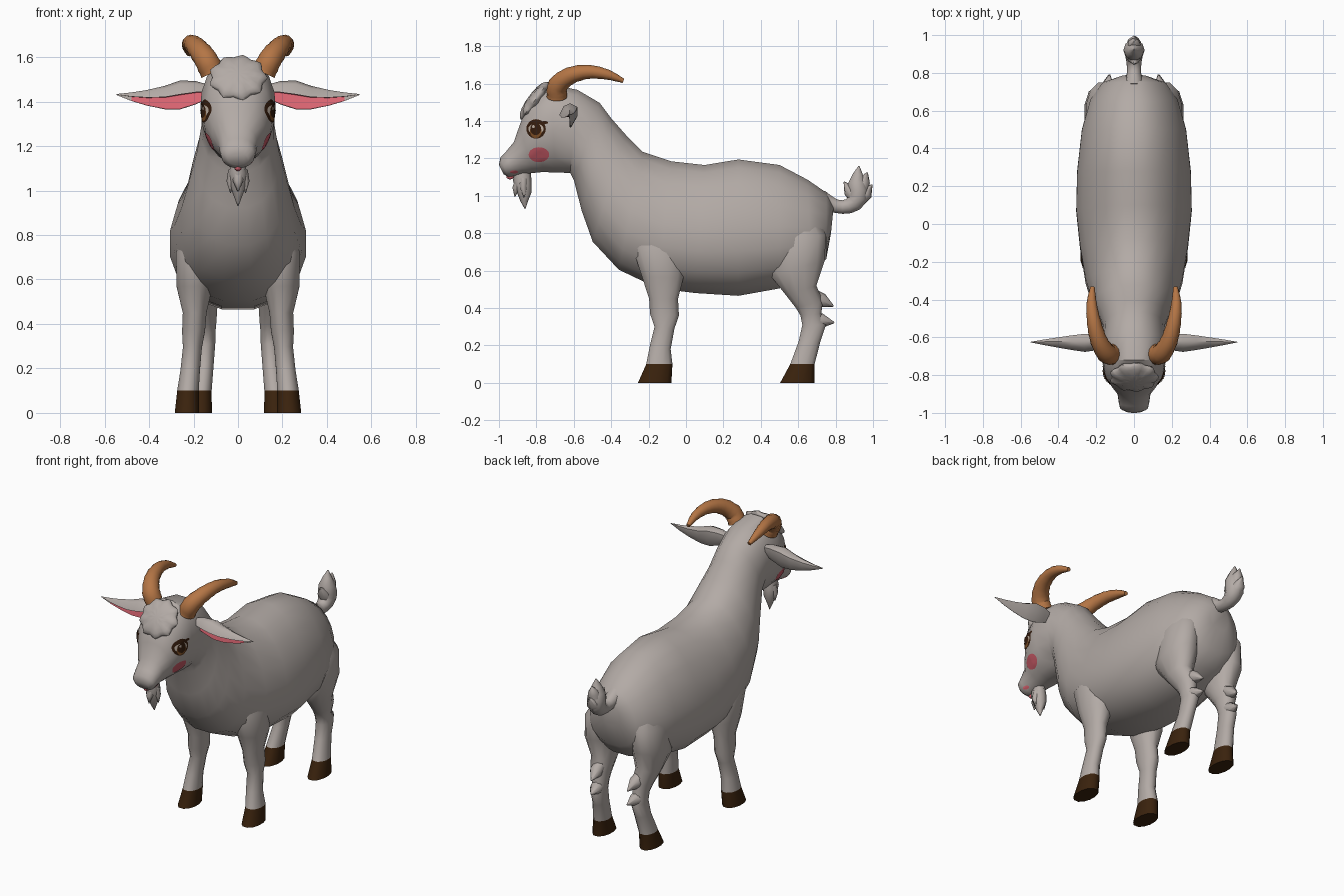
import bpy, bmesh, math
from mathutils import Vector, Matrix
from mathutils.bvhtree import BVHTree


def mat(name, r, g, b):
    m = bpy.data.materials.new(name)
    m.diffuse_color = (r, g, b, 1)
    return m


COAT = mat("grey coat", 0.45, 0.405, 0.38)
HORN = mat("horn brown", 0.46, 0.18, 0.06)
HOOF = mat("hoof brown", 0.042, 0.016, 0.004)
PINK = mat("ear pink", 0.76, 0.14, 0.18)
BLUSH = mat("cheek pink", 0.56, 0.10, 0.13)
DARK = mat("eye dark brown", 0.035, 0.012, 0.004)
AMBER = mat("eye amber", 0.20, 0.075, 0.018)
CREAM = mat("eye cream", 0.50, 0.42, 0.35)


def finish(name, bm, mats, mirror=False, angle=40, rule=None):
    """Turn a bmesh into an object; rule(face) gives the material index."""
    bmesh.ops.recalc_face_normals(bm, faces=bm.faces)
    if rule:
        for f in bm.faces:
            f.material_index = rule(f)
    me = bpy.data.meshes.new(name)
    bm.to_mesh(me)
    bm.free()
    for m in mats:
        me.materials.append(m)
    me.shade_smooth()
    me.set_sharp_from_angle(angle=math.radians(angle))
    ob = bpy.data.objects.new(name, me)
    bpy.context.collection.objects.link(ob)
    if mirror:
        ob.modifiers.new("Mirror", 'MIRROR').use_mirror_merge = False
    return ob


def skin(rings):
    """Bridge equal rings of points and cap both ends."""
    bm = bmesh.new()
    vs = [[bm.verts.new(p) for p in r] for r in rings]
    n = len(vs[0])
    for a, b in zip(vs, vs[1:]):
        for i in range(n):
            bm.faces.new((a[i], a[(i + 1) % n], b[(i + 1) % n], b[i]))
    bm.faces.new(vs[0])
    bm.faces.new(vs[-1])
    return bm


def side_loft(rows, n):
    """Rows: y,z of one edge, y,z of the other, half width, centre x, pear."""
    rings = []
    for y1, z1, y2, z2, w, cx, pear in rows:
        c = Vector((cx, (y1 + y2) / 2, (z1 + z2) / 2))
        h = Vector((0, (y1 - y2) / 2, (z1 - z2) / 2))
        ring = []
        for i in range(n):
            t = 2 * math.pi * (i + 0.5 * (cx != 0)) / n
            s, k = math.sin(t), math.cos(t)
            k = math.copysign(abs(k) ** 0.9, k)
            ring.append(c + h * s + Vector((w * k * (1 - pear * s), 0, 0)))
        rings.append(ring)
    return skin(rings)


def tube(pts, n=10, sub=1, rib=0.0):
    """Round tube through (x, y, z, radius) points, smoothed by Catmull-Rom."""
    P = [Vector(p) for p in pts]
    P = [2 * P[0] - P[1]] + P + [2 * P[-1] - P[-2]]
    path = []
    for i in range(1, len(P) - 2):
        a, b, c, d = P[i - 1:i + 3]
        for j in range(sub):
            t = j / sub
            path.append(0.5 * (2 * b + (c - a) * t + (2 * a - 5 * b + 4 * c - d) * t * t
                               + (3 * b - a - 3 * c + d) * t ** 3))
    path.append(P[-2])
    rings = []
    for i, p in enumerate(path):
        q0, q1 = path[max(i - 1, 0)], path[min(i + 1, len(path) - 1)]
        tan = (q1 - q0).xyz.normalized()
        u = (Vector((1, 0, 0)) - tan * tan.x).normalized()
        v = tan.cross(u)
        r = max(p.w, 0.002) * (1 + rib * (-1) ** i)
        rings.append([p.xyz + r * (u * math.cos(2 * math.pi * k / n) + v * math.sin(2 * math.pi * k / n))
                      for k in range(n)])
    return skin(rings)


# Body, neck and head in one skin, rump to nose
trunk = [(0.79, 0.95, 0.775, 0.80, 0.07), (0.75, 1.02, 0.75, 0.66, 0.165),
         (0.65, 1.09, 0.67, 0.57, 0.23), (0.50, 1.17, 0.50, 0.50, 0.275),
         (0.28, 1.20, 0.28, 0.46, 0.30), (0.10, 1.17, 0.05, 0.475, 0.305),
         (-0.08, 1.19, -0.15, 0.50, 0.285), (-0.23, 1.24, -0.36, 0.60, 0.255)]
neck = [(-0.32, 1.33, -0.50, 0.75, 0.22), (-0.40, 1.42, -0.56, 0.92, 0.185),
        (-0.46, 1.50, -0.60, 1.08, 0.165)]
head = [(-0.58, 1.57, -0.62, 1.12, 0.163), (-0.72, 1.60, -0.70, 1.12, 0.17),
        (-0.84, 1.51, -0.76, 1.125, 0.155), (-0.89, 1.38, -0.82, 1.12, 0.118),
        (-0.92, 1.29, -0.87, 1.115, 0.088), (-0.965, 1.235, -0.92, 1.105, 0.081),
        (-0.993, 1.205, -0.95, 1.10, 0.075), (-1.0, 1.165, -0.975, 1.115, 0.048)]
rows = [r + (0, p) for part, p in ((trunk, 0.18), (neck, 0.1), (head, -0.06)) for r in part]
bm = side_loft(rows, 18)
surface = BVHTree.FromBMesh(bm)
finish("body_and_head", bm, [COAT], angle=45)

# Legs with dark hooves, coloured by height
front = [(-0.24, 0.90, -0.06, 0.90, 0.06, 0.15), (-0.29, 0.72, 0.0, 0.72, 0.092, 0.19),
         (-0.24, 0.57, -0.01, 0.56, 0.083, 0.195), (-0.20, 0.45, -0.04, 0.45, 0.055, 0.195),
         (-0.195, 0.37, -0.035, 0.36, 0.053, 0.20), (-0.17, 0.30, -0.06, 0.29, 0.044, 0.205),
         (-0.195, 0.20, -0.08, 0.18, 0.045, 0.215), (-0.215, 0.10, -0.07, 0.10, 0.05, 0.225),
         (-0.26, 0, -0.075, 0, 0.056, 0.23)]
back = [(0.48, 0.93, 0.68, 0.93, 0.06, 0.12), (0.44, 0.77, 0.755, 0.79, 0.095, 0.16),
        (0.44, 0.58, 0.745, 0.65, 0.095, 0.17), (0.53, 0.47, 0.70, 0.52, 0.07, 0.16),
        (0.585, 0.40, 0.735, 0.44, 0.055, 0.15), (0.61, 0.36, 0.725, 0.37, 0.045, 0.145),
        (0.62, 0.31, 0.75, 0.31, 0.044, 0.145), (0.60, 0.22, 0.72, 0.22, 0.042, 0.15),
        (0.555, 0.10, 0.69, 0.10, 0.048, 0.165), (0.50, 0, 0.69, 0, 0.054, 0.17)]
for name, rows in (("front_legs", front), ("back_legs", back)):
    finish(name, side_loft([r + (0,) for r in rows], 12), [COAT, HOOF], True, 50,
           lambda f: int(f.calc_center_median().z < 0.09))

# Hair spurs on the hocks
for z0, z1, y in ((0.47, 0.41, 0.788), (0.34, 0.322, 0.792)):
    finish("hock_spur", tube([(0.143, 0.675, z0, 0.036), (0.14, 0.725, (z0 + z1) / 2, 0.04),
                              (0.13, y, z1, 0.004)], 8), [COAT], True, 60)

# Horns
finish("horns", tube([(0.115, -0.69, 1.53, 0.054), (0.145, -0.685, 1.59, 0.053),
                      (0.185, -0.62, 1.642, 0.046), (0.212, -0.52, 1.663, 0.037),
                      (0.224, -0.42, 1.648, 0.027), (0.22, -0.335, 1.615, 0.012)], 12, 4, 0.025),
       [HORN], True, 50)

# Cupped ears: outer shell then pink hollow
section = [(-0.5, 0.02), (-0.28, 0.38), (0.05, 0.5), (0.42, 0.35), (0.42, -0.05), (0.1, -0.5),
           (0.04, -0.48), (0.08, -0.25), (0.12, 0.0), (-0.1, 0.08)]
stations = [(0.13, 1.445, 0.06), (0.19, 1.44, 0.105), (0.26, 1.43, 0.13), (0.33, 1.418, 0.105),
            (0.41, 1.417, 0.07), (0.48, 1.422, 0.038), (0.547, 1.432, 0.004)]
bm = skin([[(x, -0.625 + a * s * 0.8, z + b * s) for a, b in section] for x, z, s in stations])
bm.faces.ensure_lookup_table()
n = len(section)
hollow = {i for i in range(n * (len(stations) - 2)) if i % n >= 6}
finish("ears", bm, [COAT, PINK], True, 50, lambda f: int(f.index in hollow))

# Curly forelock: flattened ball with a scalloped rim
bm = bmesh.new()
bmesh.ops.create_uvsphere(bm, u_segments=36, v_segments=10, radius=1)
for v in bm.verts:
    a = math.atan2(v.co.y, v.co.x)
    r = math.hypot(v.co.x, v.co.y)
    k = 1 + 0.07 * r * math.cos(9 * a)
    lift = 1 + 0.15 * math.cos(9 * a + 9 * r) * r
    v.co = (v.co.x * k * 0.125, v.co.y * k * 0.118, v.co.z * lift * 0.038)
bm.transform(Matrix.Translation((0, -0.81, 1.508)) @ Matrix.Rotation(math.radians(54), 4, 'X'))
finish("forelock", bm, [COAT], angle=50)

# Beard with ragged tips
beard = [(-0.92, 1.13, -0.83, 1.13, 0.03), (-0.925, 1.08, -0.825, 1.07, 0.042),
         (-0.905, 1.02, -0.825, 1.02, 0.036), (-0.885, 0.97, -0.845, 0.97, 0.017),
         (-0.862, 0.93, -0.858, 0.93, 0.002)]
finish("beard", side_loft([r + (0, 0) for r in beard], 8), [COAT], angle=60)
finish("beard_side_tufts", tube([(0.02, -0.87, 1.09, 0.024), (0.032, -0.87, 1.04, 0.02),
                                 (0.034, -0.865, 0.99, 0.002)], 6), [COAT], True, 70)
finish("beard_front_tuft", tube([(0, -0.89, 1.08, 0.028), (0, -0.91, 1.04, 0.022),
                                 (0, -0.915, 0.995, 0.002)], 6), [COAT], angle=70)

# Tail and its tuft
finish("tail", tube([(0, 0.72, 0.98, 0.055), (0, 0.80, 0.945, 0.038), (0, 0.87, 0.945, 0.042),
                     (0, 0.92, 0.99, 0.055), (0, 0.915, 1.07, 0.05), (0, 0.925, 1.16, 0.003)], 10, 2), [COAT])
for y, z in ((0.995, 1.06), (0.97, 1.125), (0.845, 1.075)):
    finish("tail_tuft", tube([(0, 0.92, 0.98, 0.042), (0, y * 0.6 + 0.92 * 0.4, z - 0.045, 0.036),
                              (0, y, z, 0.003)], 7), [COAT], angle=60)


def decal(name, y, z, ry, rz, off, m, n=24):
    """Thin painted patch laid on both sides of the head."""
    bm = bmesh.new()

    def put(a, r):
        py, pz = y + ry * r * math.cos(a), z + rz * r * math.sin(a)
        hit = surface.ray_cast(Vector((2, py, pz)), Vector((-1, 0, 0)))[0]
        return bm.verts.new(((hit.x if hit else 0.08) + off, py - off * 0.5, pz))
    mid = put(0, 0)
    rings = [[put(2 * math.pi * i / n, r) for i in range(n)] for r in (0.25, 0.5, 0.75, 1)]
    for i in range(n):
        j = (i + 1) % n
        bm.faces.new((mid, rings[0][i], rings[0][j]))
        for a, b in zip(rings, rings[1:]):
            bm.faces.new((a[i], b[i], b[j], a[j]))
    finish(name, bm, [m], True, 60)


# Painted eyes, cheeks and mouth
decal("eye_rim", -0.80, 1.358, 0.052, 0.052, 0.003, DARK)
decal("eye_lash", -0.755, 1.392, 0.02, 0.008, 0.003, DARK)
decal("eye_white", -0.80, 1.358, 0.041, 0.028, 0.0045, CREAM)
decal("eye_iris", -0.80, 1.346, 0.031, 0.037, 0.006, AMBER)
decal("eye_pupil", -0.80, 1.357, 0.029, 0.032, 0.0075, DARK)
decal("eye_glint", -0.812, 1.37, 0.008, 0.008, 0.009, CREAM)
decal("cheek_blush", -0.785, 1.22, 0.055, 0.04, 0.003, BLUSH)
decal("mouth_line", -0.918, 1.128, 0.022, 0.008, 0.003, PINK)

# Tongue tip
bm = bmesh.new()
bmesh.ops.create_uvsphere(bm, u_segments=12, v_segments=8, radius=1)
bm.transform(Matrix.Translation((0, -0.94, 1.102)) @ Matrix.Diagonal((0.016, 0.02, 0.014, 1)))
finish("tongue", bm, [PINK])
